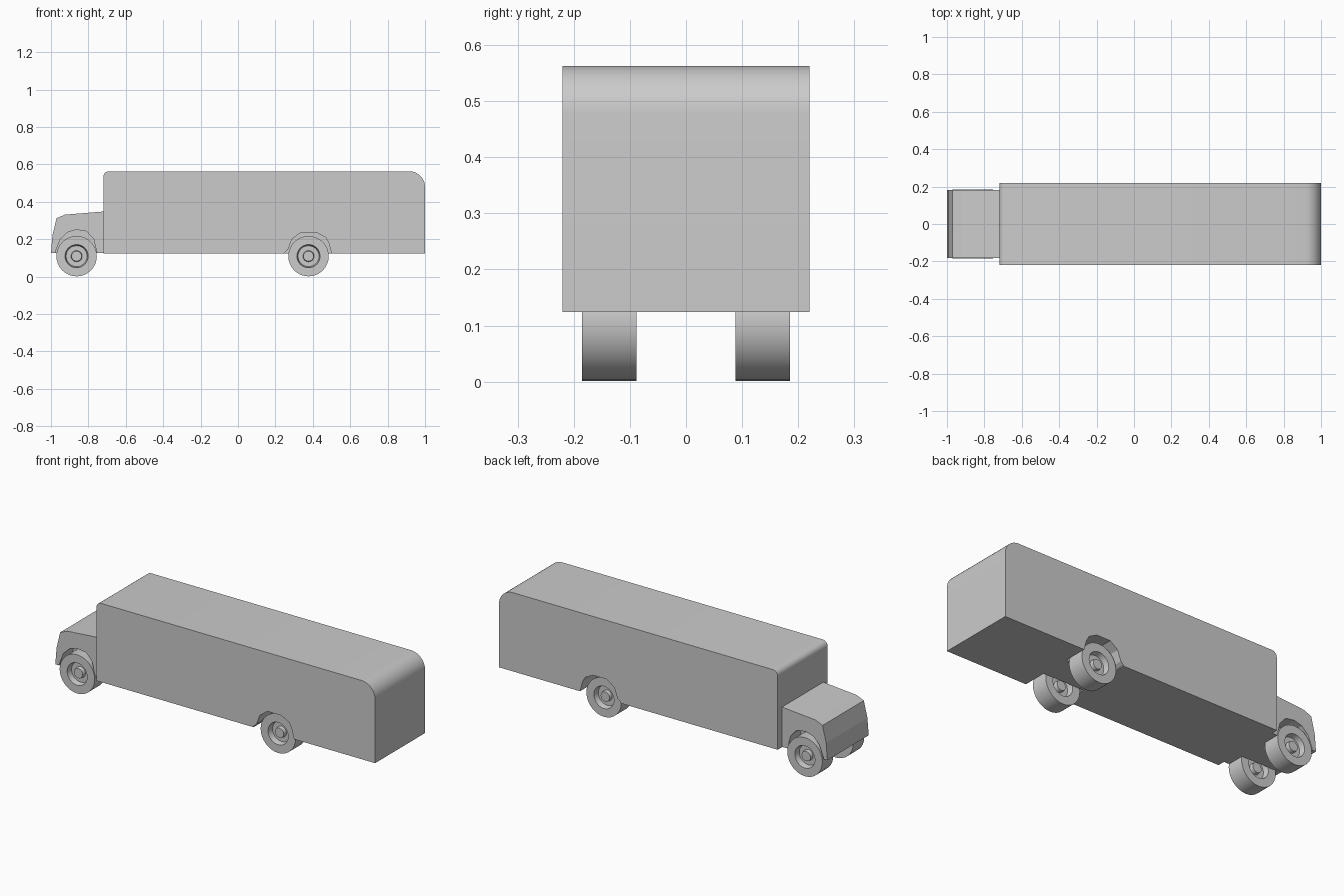
import bpy, bmesh, math

if "Cube" in bpy.data.objects:
    bpy.data.objects.remove(bpy.data.objects["Cube"])

grey = bpy.data.materials.new("light grey")
grey.diffuse_color = (0.6, 0.6, 0.6, 1)
grey.use_nodes = True
grey.node_tree.nodes["Principled BSDF"].inputs["Base Color"].default_value = grey.diffuse_color


def link(name, bm, smooth=True):
    bmesh.ops.recalc_face_normals(bm, faces=bm.faces)
    me = bpy.data.meshes.new(name)
    bm.to_mesh(me)
    bm.free()
    me.materials.append(grey)
    ob = bpy.data.objects.new(name, me)
    bpy.context.collection.objects.link(ob)
    if smooth:
        bpy.ops.object.select_all(action='DESELECT')
        ob.select_set(True)
        bpy.context.view_layer.objects.active = ob
        bpy.ops.object.shade_smooth_by_angle(angle=math.radians(25))
    return ob


def extrude(name, pts, y0, y1, smooth=True):
    """Side profile (x, z) extruded from y0 to y1."""
    bm = bmesh.new()
    f = bm.faces.new([bm.verts.new((x, y0, z)) for x, z in pts])
    r = bmesh.ops.extrude_face_region(bm, geom=[f])
    vs = [v for v in r["geom"] if isinstance(v, bmesh.types.BMVert)]
    bmesh.ops.translate(bm, verts=vs, vec=(0, y1 - y0, 0))
    return link(name, bm, smooth)


def arc(cx, cz, r, a0, a1, n):
    return [(cx + r * math.cos(math.radians(a0 + (a1 - a0) * i / n)),
             cz + r * math.sin(math.radians(a0 + (a1 - a0) * i / n)))
            for i in range(n + 1)]


def cut_arches(ob, pts):
    """Cut a wheel-arch pocket into each side."""
    for s in (-1, 1):
        c = extrude("arch_cutter", pts, s * 0.085, s * 0.3, False)
        c.hide_render = True
        c.hide_set(True)
        m = ob.modifiers.new("wheel arch", 'BOOLEAN')
        m.object = c
        m.operation = 'DIFFERENCE'
        m.solver = 'EXACT'


# long box body with rounded roof ends
body = extrude("bus_body", [(-0.72, 0.124), (1, 0.124)]
               + arc(0.915, 0.478, 0.085, 0, 90, 10)
               + arc(-0.69, 0.533, 0.03, 90, 180, 5), -0.22, 0.22)
cut_arches(body, [(0.25, 0.1), (0.25, 0.13), (0.268, 0.145), (0.288, 0.2), (0.335, 0.235),
                  (0.42, 0.235), (0.468, 0.21), (0.485, 0.18), (0.5, 0.124), (0.5, 0.1)])

# engine hood
hood = extrude("hood", [(-1, 0.126), (-0.715, 0.126), (-0.715, 0.348), (-0.925, 0.331),
                        (-0.97, 0.312), (-0.992, 0.22)], -0.182, 0.182, False)
cut_arches(hood, [(-0.977, 0.1), (-0.977, 0.13), (-0.95, 0.2), (-0.91, 0.237), (-0.865, 0.25),
                  (-0.81, 0.242), (-0.772, 0.2), (-0.755, 0.13), (-0.755, 0.1)])


# wheels: lathed tyre with recessed rim and hub on both faces
def wheel(name, x, y):
    half = [(0, 0.038), (0.027, 0.038), (0.03, 0.018), (0.056, 0.018),
            (0.062, 0.0485), (0.108, 0.0485)]
    prof = half + [(r, -h) for r, h in reversed(half)]
    bm = bmesh.new()
    vs = [bm.verts.new((r, h, 0)) for r, h in prof]
    es = [bm.edges.new(p) for p in zip(vs, vs[1:])]
    bmesh.ops.spin(bm, geom=vs + es, cent=(0, 0, 0), axis=(0, 1, 0),
                   angle=math.tau, steps=32)
    bmesh.ops.remove_doubles(bm, verts=bm.verts, dist=1e-4)
    link(name, bm).location = (x, y, 0.109)


for end, x in (("front", -0.863), ("rear", 0.377)):
    for side, s in (("right", -1), ("left", 1)):
        wheel(f"{end}_{side}_wheel", x, s * 0.1365)
